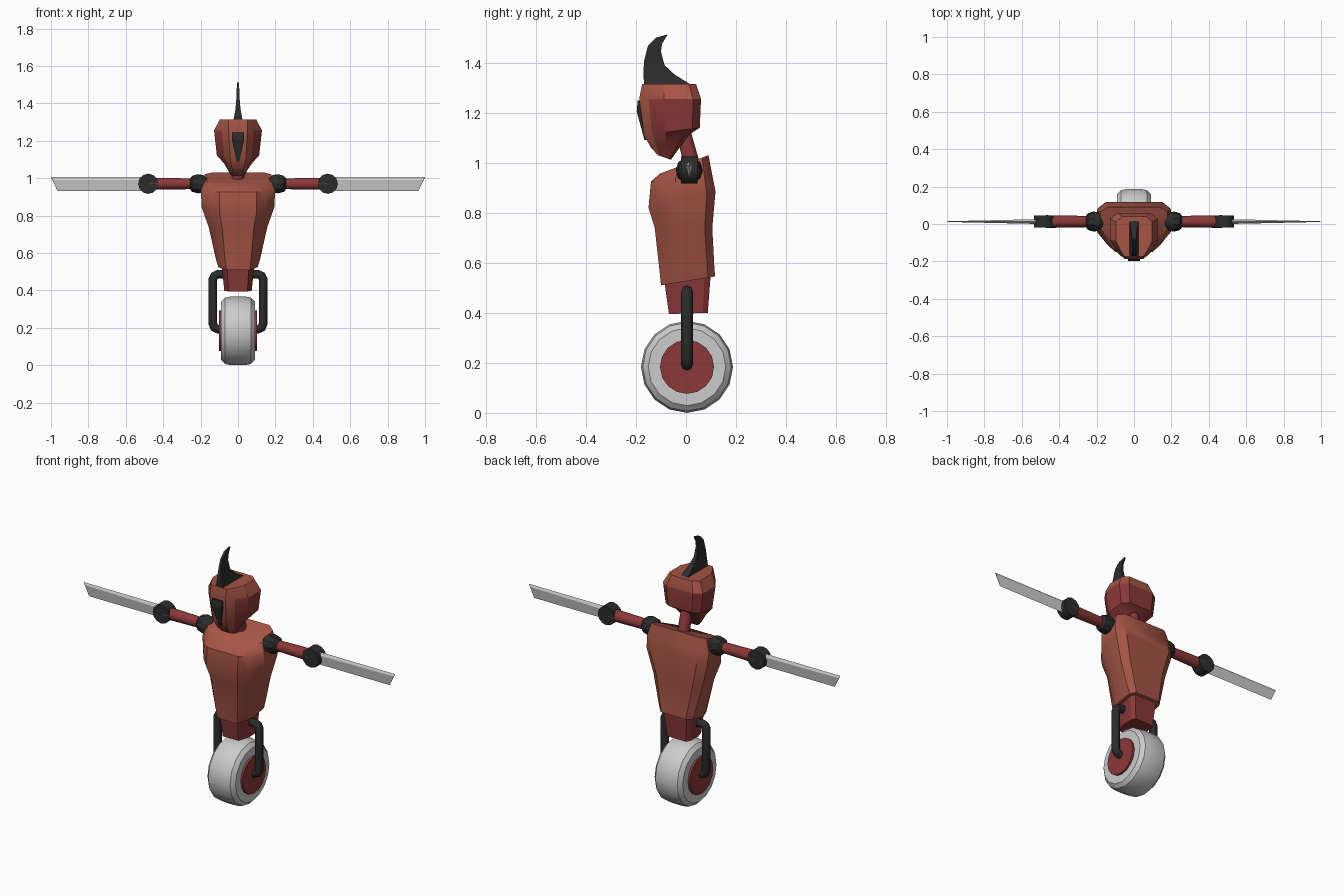
import bpy, bmesh, math
from mathutils import Vector

if "Cube" in bpy.data.objects:
    bpy.data.objects.remove(bpy.data.objects["Cube"])


def material(name, rgb):
    m = bpy.data.materials.new(name)
    m.diffuse_color = (*rgb, 1)
    m.use_nodes = True
    m.node_tree.nodes["Principled BSDF"].inputs["Base Color"].default_value = m.diffuse_color
    return m


RED = material("red", (0.38, 0.09, 0.06))
DARK_RED = material("dark_red", (0.26, 0.04, 0.04))
BLACK = material("black", (0.025, 0.025, 0.025))


def loft(name, rings, mats=(), smooth=35, dark=None):
    """Skin a list of equal-length point rings and cap both ends."""
    bm = bmesh.new()
    rows = [[bm.verts.new(p) for p in ring] for ring in rings]
    n = len(rows[0])
    for r in range(len(rows) - 1):
        for c in range(n):
            d = (c + 1) % n
            f = bm.faces.new((rows[r][c], rows[r][d], rows[r + 1][d], rows[r + 1][c]))
            if dark and dark(r, c):
                f.material_index = 1
    bm.faces.new(rows[0])
    bm.faces.new(rows[-1])
    bmesh.ops.recalc_face_normals(bm, faces=bm.faces)
    me = bpy.data.meshes.new(name)
    bm.to_mesh(me)
    bm.free()
    for m in mats:
        me.materials.append(m)
    me.shade_smooth()
    me.set_sharp_from_angle(angle=math.radians(smooth))
    ob = bpy.data.objects.new(name, me)
    bpy.context.collection.objects.link(ob)
    return ob


def section(zf, zb, yf, yb, sx, fx, bx):
    """Tilted body cross-section: flat back, straight sides, rounded front."""
    half = [(bx, 0), (sx, .13), (sx, .6), (sx * .45 + fx * .55, .85), (fx, 1)]
    half += [(-x, t) for x, t in reversed(half)]
    return [(x, yb + (yf - yb) * t, zb + (zf - zb) * t) for x, t in half]


def circle(center, axis, r, n):
    """Ring of n points around an axis."""
    q = Vector(axis).to_track_quat('Z', 'Y')
    return [Vector(center) + q @ Vector((r * math.cos(2 * math.pi * i / n),
                                         r * math.sin(2 * math.pi * i / n), 0)) for i in range(n)]


def rod(name, a, b, ra, rb, n, mat):
    axis = Vector(b) - Vector(a)
    return loft(name, [circle(a, axis, ra, n), circle(b, axis, rb, n)], [mat], 50)


# Wheel: tyre and hub
WHEEL = Vector((0, .004, .184))
profile = [(-.09, .1), (-.09, .155), (-.07, .177), (-.035, .184),
           (.035, .184), (.07, .177), (.09, .155), (.09, .1)]
loft("tyre", [circle(WHEEL + Vector((x, 0, 0)), (1, 0, 0), r, 16) for x, r in profile], [], 32)
rod("wheel_hub", WHEEL - Vector((.102, 0, 0)), WHEEL + Vector((.102, 0, 0)), .108, .108, 16, DARK_RED)

# Fork tubes
for side, s in (("left", 1), ("right", -1)):
    cu = bpy.data.curves.new(side + "_fork", 'CURVE')
    cu.dimensions = '3D'
    cu.bevel_depth = .023
    cu.bevel_resolution = 2
    cu.use_fill_caps = True
    path = [(.06, .486), (.108, .486), (.126, .478), (.134, .460),
            (.134, .219), (.126, .201), (.108, .193), (.09, .193)]
    sp = cu.splines.new('POLY')
    sp.points.add(len(path) - 1)
    for p, (x, z) in zip(sp.points, path):
        p.co = (s * x, .004, z, 1)
    sp.use_smooth = True
    cu.materials.append(BLACK)
    bpy.context.collection.objects.link(bpy.data.objects.new(side + "_fork", cu))

# Pelvis and torso
loft("pelvis", [section(.395, .4, -.068, .087, .073, .05, .06),
                section(.55, .57, -.09, .1, .09, .06, .075)], [DARK_RED], 25)
loft("torso", [section(.51, .545, -.1, .116, .105, .062, .08),
               section(.55, .59, -.104, .113, .118, .068, .087),
               section(.74, .74, -.125, .105, .157, .085, .115),
               section(.82, .885, -.15, .118, .195, .1, .15),
               section(.925, .95, -.14, .105, .198, .1, .15),
               section(.956, 1.03, -.105, .09, .178, .1, .14)], [RED], 35)

# Neck and head
rod("neck", (0, .03, .97), (0, -.015, 1.14), .034, .03, 10, DARK_RED)
loft("head", [section(1.315, 1.315, -.175, .04, .097, .05, .065),
              section(1.255, 1.255, -.187, .06, .128, .05, .085),
              section(1.11, 1.14, -.168, .055, .113, .042, .075),
              section(1.06, 1.11, -.14, .01, .075, .034, .05),
              section(1.03, 1.012, -.112, -.06, .037, .025, .025)],
     [RED, DARK_RED], 28, dark=lambda r, c: r > 0 and c not in (3, 4, 5))

# Visor on the face
loft("visor", [[(-w, y, z), (w, y, z), (w, -.12, z), (-w, -.12, z)]
               for w, y, z in ((.033, -.193, 1.248), (.032, -.197, 1.205), (.008, -.166, 1.09))],
     [BLACK], 20)

# Swept crest: front point, back point, half thickness per level
crest = [((-.168, 1.312), (.02, 1.312), .024), ((-.17, 1.36), (-.045, 1.352), .015),
         ((-.168, 1.405), (-.086, 1.39), .01), ((-.152, 1.468), (-.1, 1.445), .007),
         ((-.12, 1.5), (-.096, 1.475), .006), ((-.076, 1.512), (-.077, 1.506), .004)]
loft("crest", [[(-t, *f), (t, *f), (t, *b), (-t, *b)] for f, b, t in crest], [BLACK], 30)

# Arms: shoulder, upper arm, elbow and blade
AY, AZ = .013, .97
for side, s in (("left", 1), ("right", -1)):
    rings = [(.165, .03), (.185, .048), (.215, .054), (.245, .045), (.262, .025)]
    loft(side + "_shoulder", [circle((s * x, AY, AZ), (1, 0, 0), r, 10) for x, r in rings], [BLACK], 30)
    rod(side + "_upper_arm", (s * .24, AY, AZ), (s * .47, AY, AZ), .03, .034, 10, DARK_RED)
    rod(side + "_elbow", (s * .48, AY - .033, AZ), (s * .48, AY + .033, AZ), .054, .054, 12, BLACK)
    loft(side + "_blade",
         [[(s * .5, AY, 1.005), (s * .5, AY - .013, .99), (s * .5, AY, .932), (s * .5, AY + .013, .99)],
          [(s, AY, 1.005), (s * .992, AY - .002, .99), (s * .965, AY, .932), (s * .992, AY + .002, .99)]],
         [], 10)
